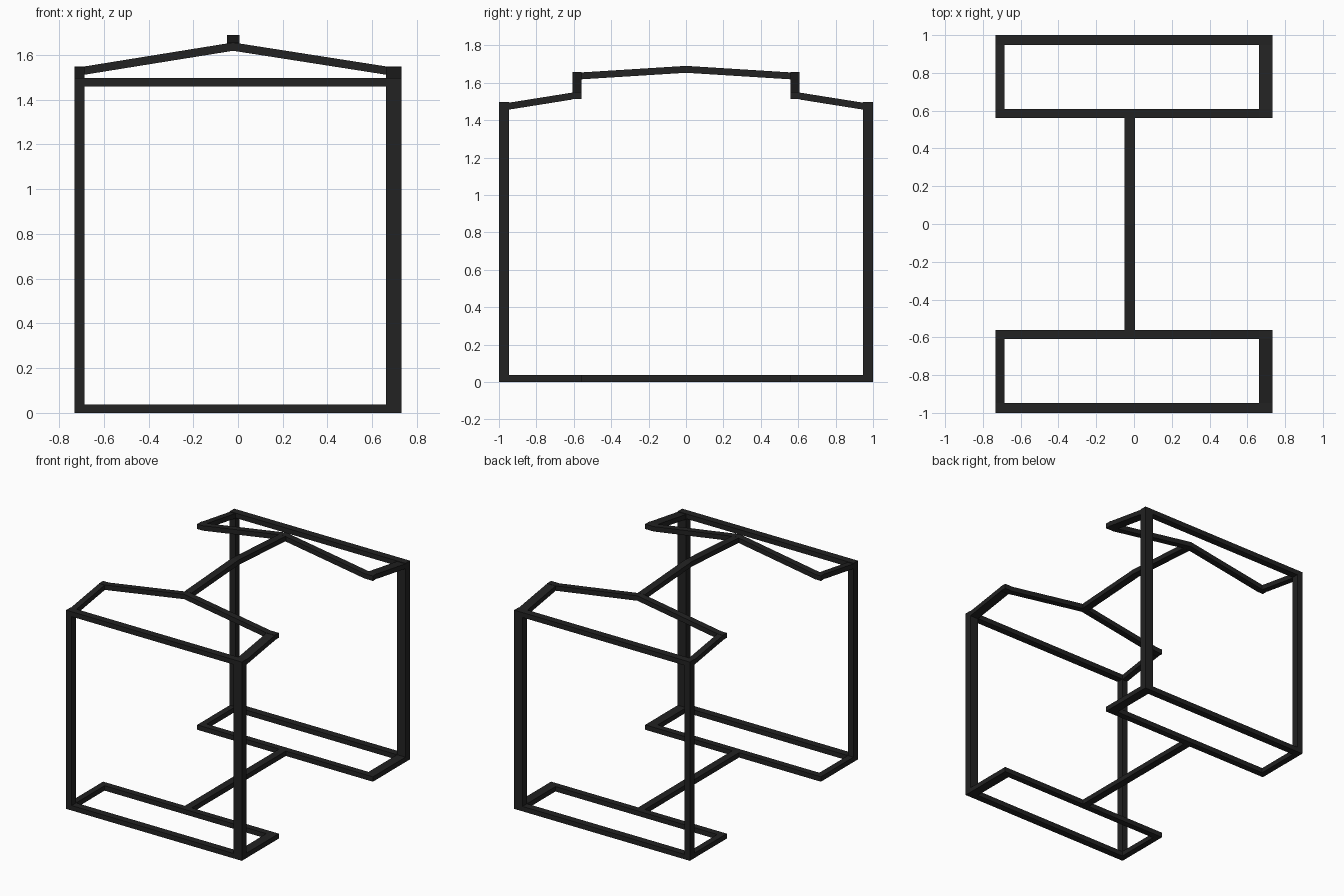
import bpy, bmesh

if "Cube" in bpy.data.objects:
    bpy.data.objects.remove(bpy.data.objects["Cube"])

mat = bpy.data.materials.new("dark metal")
mat.diffuse_color = (0.016, 0.016, 0.016, 1)
mat.use_nodes = True
mat.node_tree.nodes["Principled BSDF"].inputs["Base Color"].default_value = mat.diffuse_color

T = 0.037                      # bar height
XL0, XL1 = -0.732, -0.686      # left bars
XR0, XR1 = 0.662, 0.732        # right bars (wider)
XC0, XC1 = -0.05, 0.006        # central bars
YO0, YO1 = -1.0, -0.947        # outer bars
YI0, YI1 = -0.608, -0.56       # inner bars


def bar(name, axis, lo, hi, top, drop=T):
    """Bar below a top line, extruded along axis ('x' or 'y'), mirrored front to back."""
    outline = top + [(u, z - drop) for u, z in reversed(top)]
    place = (lambda w, u, z: (w, u, z)) if axis == 'x' else (lambda w, u, z: (u, w, z))
    bm = bmesh.new()
    a = [bm.verts.new(place(lo, u, z)) for u, z in outline]
    b = [bm.verts.new(place(hi, u, z)) for u, z in outline]
    bm.faces.new(a)
    bm.faces.new(b[::-1])
    n = len(a)
    for i in range(n):
        j = (i + 1) % n
        bm.faces.new((a[i], b[i], b[j], a[j]))
    bmesh.ops.recalc_face_normals(bm, faces=bm.faces)
    me = bpy.data.meshes.new(name)
    bm.to_mesh(me)
    bm.free()
    me.materials.append(mat)
    ob = bpy.data.objects.new(name, me)
    bpy.context.collection.objects.link(ob)
    m = ob.modifiers.new("mirror", 'MIRROR')
    m.use_axis = (False, True, False)
    m.use_clip = True
    return ob


# posts, lower side rails and sloping upper side rails
for side, x0, x1 in (("left", XL0, XL1), ("right", XR0, XR1)):
    bar(side + "_post", 'y', YO0, YO1, [(x0, 1.46), (x1, 1.46)], 1.423)
    bar(side + "_lower_rail", 'x', x0, x1, [(YO1, T), (YI0, T)])
    bar(side + "_upper_rail", 'x', x0, x1, [(YO1, 1.493), (YI0, 1.547)])

# outer and inner crossbars
bar("lower_outer_crossbar", 'y', YO0, YO1, [(XL0, T), (XR1, T)])
bar("upper_outer_crossbar", 'y', YO0, YO1, [(XL0, 1.497), (XR1, 1.497)])
bar("lower_inner_crossbar", 'y', YI0, YI1, [(XL0, T), (XR1, T)])
xc = (XC0 + XC1) / 2
bar("gable_crossbar", 'y', YI0, YI1,
    [(XL0, 1.549), (XL1, 1.549), (xc, 1.656), (XR0, 1.549), (XR1, 1.549)])

# central floor beam and peaked ridge beam
bar("floor_beam", 'x', XC0, XC1, [(YI1, T), (0, T)])
bar("ridge_beam", 'x', XC0, XC1, [(YI1, 1.655), (0, 1.69)])
